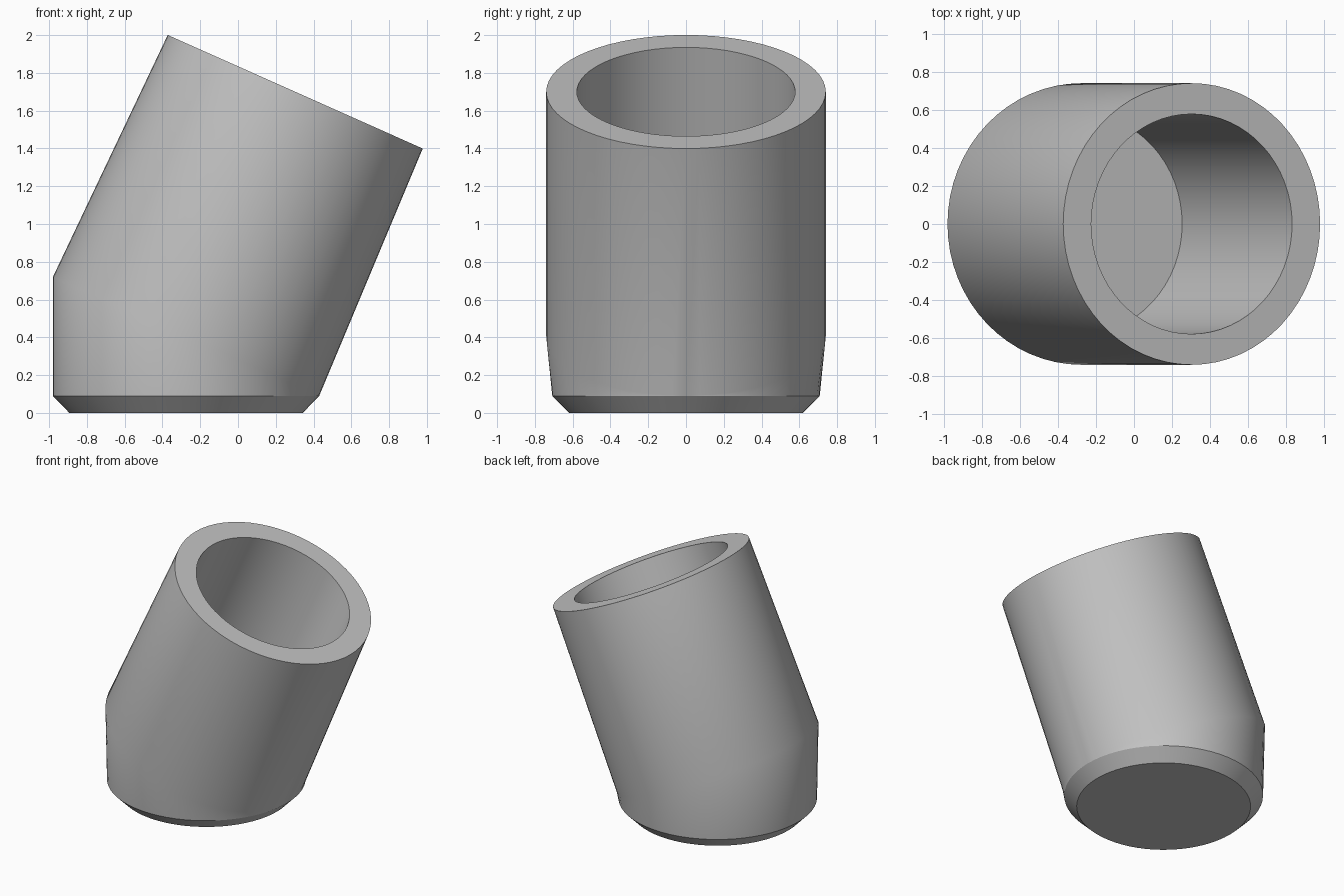
import bpy, bmesh, math
from mathutils import Vector

if "Cube" in bpy.data.objects:
    bpy.data.objects.remove(bpy.data.objects["Cube"])

SEGMENTS = 64
TILT = math.radians(24)
RIM = Vector((0.303, 0, 1.7))       # centre of the slanted rim
ELBOW = Vector((-0.275, 0, 0.405))  # centre of the bend and of the cavity floor

grey = bpy.data.materials.new("plain_grey")
grey.use_nodes = True
colour = (0.55, 0.55, 0.55, 1)
grey.diffuse_color = colour
grey.node_tree.nodes["Principled BSDF"].inputs["Base Color"].default_value = colour

bm = bmesh.new()


def ring(centre, rx, ry, tilt):
    """Ellipse with half-widths rx and ry, sloping down towards +x by tilt."""
    verts = []
    for i in range(SEGMENTS):
        a = 2 * math.pi * i / SEGMENTS
        u = rx * math.cos(a)
        offset = Vector((u * math.cos(tilt), ry * math.sin(a), -u * math.sin(tilt)))
        verts.append(bm.verts.new(centre + offset))
    return verts


base = Vector((ELBOW.x, 0, 0))
rings = [
    ring(base, 0.618, 0.618, 0),                            # underside
    ring(base + Vector((0, 0, 0.09)), 0.705, 0.708, 0),     # chamfer top
    ring(ELBOW, 0.772, 0.74, TILT),                         # bend
    ring(RIM, 0.739, 0.74, TILT),                           # outer rim
    ring(RIM, 0.578, 0.578, TILT),                          # inner rim
    ring(ELBOW, 0.578, 0.578, TILT),                        # cavity floor
]

# Skin the rings in order and cap both ends
for low, high in zip(rings, rings[1:]):
    for i in range(SEGMENTS):
        j = (i + 1) % SEGMENTS
        bm.faces.new((low[i], low[j], high[j], high[i]))
bm.faces.new(rings[0][::-1])
bm.faces.new(rings[-1])

# Merge where the bend meets the chamfer
bmesh.ops.remove_doubles(bm, verts=bm.verts, dist=0.003)
bmesh.ops.recalc_face_normals(bm, faces=bm.faces)

mesh = bpy.data.meshes.new("slanted_cup")
bm.to_mesh(mesh)
bm.free()
mesh.materials.append(grey)
cup = bpy.data.objects.new("slanted_cup", mesh)
bpy.context.collection.objects.link(cup)

bpy.ops.object.select_all(action="DESELECT")
cup.select_set(True)
bpy.context.view_layer.objects.active = cup
bpy.ops.object.shade_smooth_by_angle(angle=math.radians(30))
